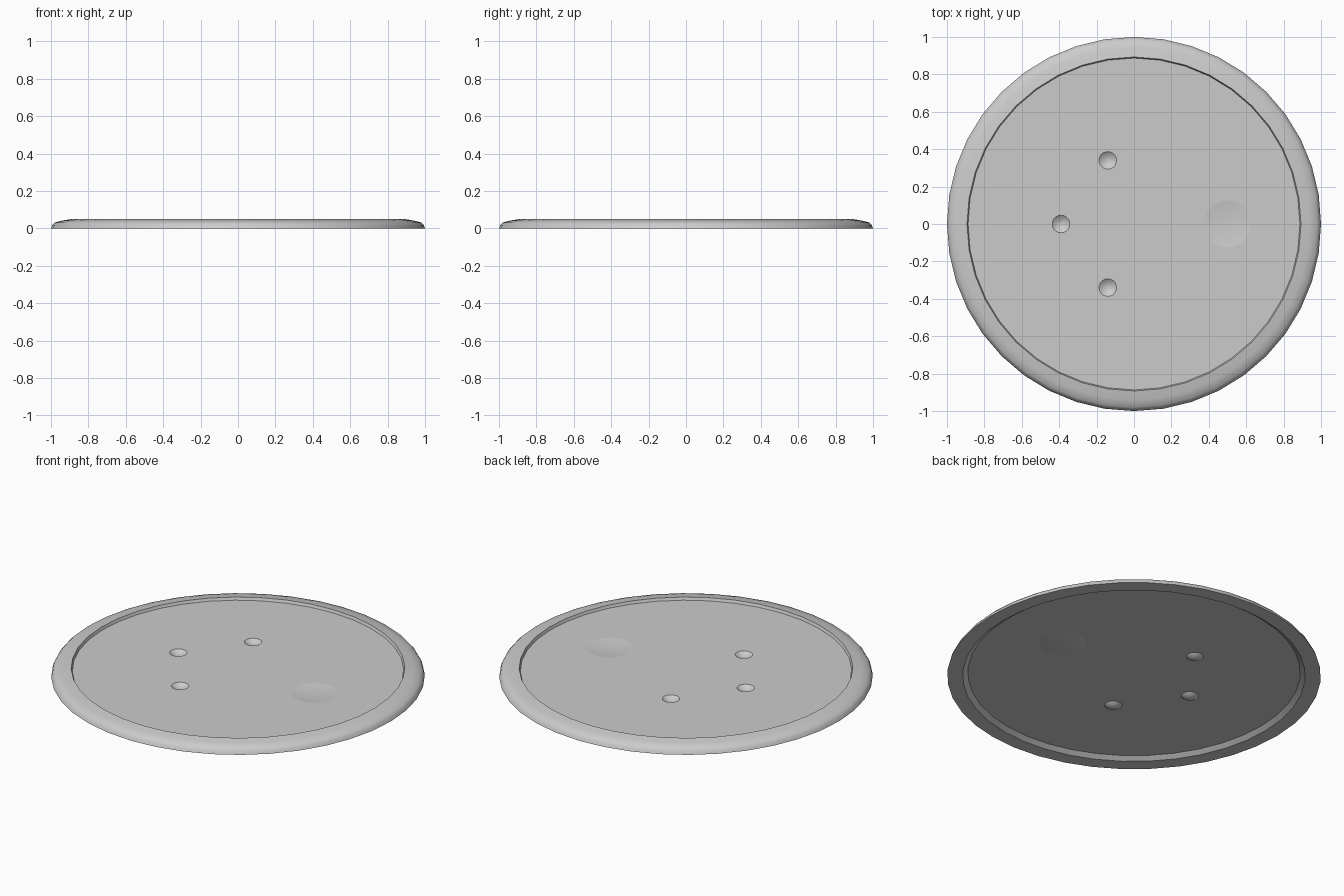
import bpy, bmesh
from math import cos, sin, pi

if "Cube" in bpy.data.objects:
    bpy.data.objects.remove(bpy.data.objects["Cube"])

SEG = 40             # sides of the plate
TOP, UNDER = 0.034, 0.02   # floor levels of the thin centre panel
DISHES = [           # x, y, radius, depth, sides
    (0.50, 0.0, 0.125, 0.008, 32),
    (-0.14, 0.34, 0.047, 0.019, 20),
    (-0.14, -0.34, 0.047, 0.019, 20),
    (-0.39, 0.0, 0.047, 0.019, 20),
]

bm = bmesh.new()


def ring(x, y, r, z, n):
    return [bm.verts.new((x + r * cos(2 * pi * i / n), y + r * sin(2 * pi * i / n), z))
            for i in range(n)]


def bridge(a, b):
    n = len(a)
    for i in range(n):
        j = (i + 1) % n
        bm.faces.new((a[i], a[j], b[j], b[i]))


def loop_edges(loop):
    edges = []
    for i, v in enumerate(loop):
        w = loop[(i + 1) % len(loop)]
        edges.append(bm.edges.get((v, w)) or bm.edges.new((v, w)))
    return edges


# Rounded rim, from the underside recess around to the top recess
profile = [(0.89, UNDER), (0.917, 0.0), (1.0, 0.0), (0.993, 0.018), (0.98, 0.032),
           (0.94, 0.042), (0.893, 0.05), (0.887, TOP)]
rings = [ring(0, 0, r, z, SEG) for r, z in profile]
for a, b in zip(rings, rings[1:]):
    bridge(a, b)


# Centre panel surfaces with pressed-in round dishes
def panel(outer, z):
    edges = loop_edges(outer)
    for x, y, r, depth, n in DISHES:
        edge = prev = ring(x, y, r, z, n)
        for t in (0.85, 0.65, 0.4, 0.2):
            nxt = ring(x, y, r * t, z - depth * (1 - t * t), n)
            bridge(prev, nxt)
            prev = nxt
        bm.faces.new(prev)
        edges += loop_edges(edge)
    bmesh.ops.triangle_fill(bm, use_beauty=True, use_dissolve=False,
                            edges=edges, normal=(0, 0, 1))


panel(rings[-1], TOP)
panel(rings[0], UNDER)
bmesh.ops.recalc_face_normals(bm, faces=bm.faces[:])

mesh = bpy.data.meshes.new("round_plate")
bm.to_mesh(mesh)
bm.free()
plate = bpy.data.objects.new("round_plate", mesh)
bpy.context.collection.objects.link(plate)
bpy.context.view_layer.objects.active = plate
plate.select_set(True)
bpy.ops.object.shade_smooth_by_angle(angle=0.6)

# Keep the dish rims crisp: mark shallow creases bordering the flat panel as sharp
for e in mesh.edges:
    a, b = (mesh.vertices[i].co for i in e.vertices)
    for x, y, r, depth, n in DISHES:
        if all(abs(((p.x - x) ** 2 + (p.y - y) ** 2) ** 0.5 - r) < 1e-4 for p in (a, b)):
            e.use_edge_sharp = True
